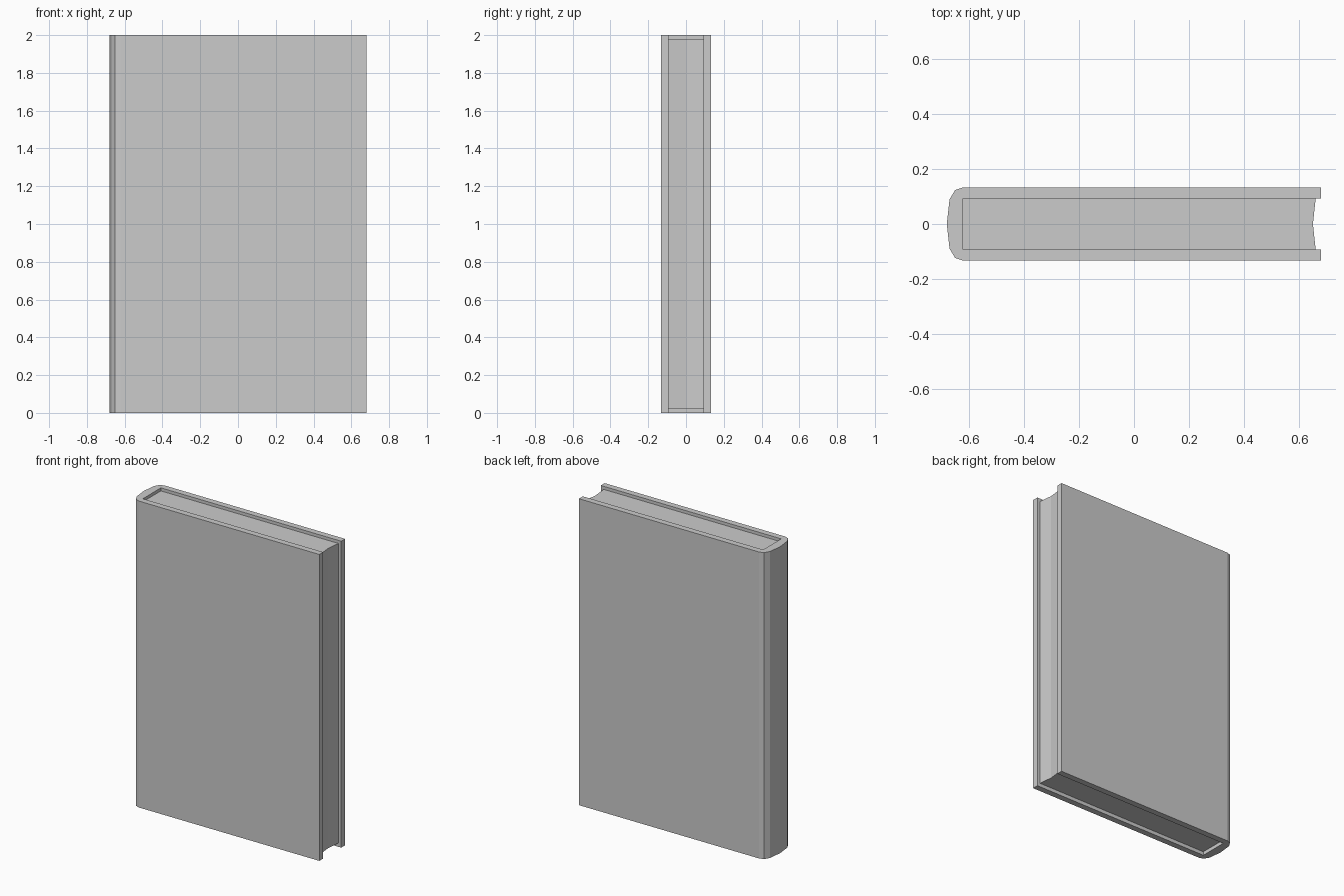
import bpy, bmesh

if "Cube" in bpy.data.objects:
    bpy.data.objects.remove(bpy.data.objects["Cube"])


def prism(name, outline, z0, z1):
    """Extrude a flat XY outline from z0 up to z1."""
    bm = bmesh.new()
    face = bm.faces.new([bm.verts.new((x, y, z0)) for x, y in outline])
    new = bmesh.ops.extrude_face_region(bm, geom=[face])["geom"]
    top = [v for v in new if isinstance(v, bmesh.types.BMVert)]
    bmesh.ops.translate(bm, verts=top, vec=(0, 0, z1 - z0))
    bmesh.ops.recalc_face_normals(bm, faces=bm.faces)
    mesh = bpy.data.meshes.new(name)
    bm.to_mesh(mesh)
    bm.free()
    obj = bpy.data.objects.new(name, mesh)
    bpy.context.collection.objects.link(obj)
    return obj


def mirrored(half):
    """Complete a half outline (y >= 0) across the X axis."""
    return half + [(x, -y) for x, y in reversed(half) if y > 0]


T = 0.133      # half thickness of the book
P = 0.093      # half thickness of the page block
EDGE = 0.68    # fore edge of the cover boards
SPINE = -0.622  # inside of the spine

# Cover: two boards joined by a faceted rounded spine, open at the fore edge
outer = [(EDGE, T), (SPINE, T), (-0.65, 0.123), (-0.67, 0.09), (-0.68, 0)]
inner = [(SPINE, -P), (SPINE, P)]
prism("cover", mirrored(outer) + [(EDGE, -P)] + inner + [(EDGE, P)], 0, 2)

# Page block: recessed top and bottom, hollowed fore edge
pages = [(SPINE, -P), (0.66, -P), (0.65, 0), (0.66, P), (SPINE, P)]
prism("pages", pages, 0.024, 1.98)
